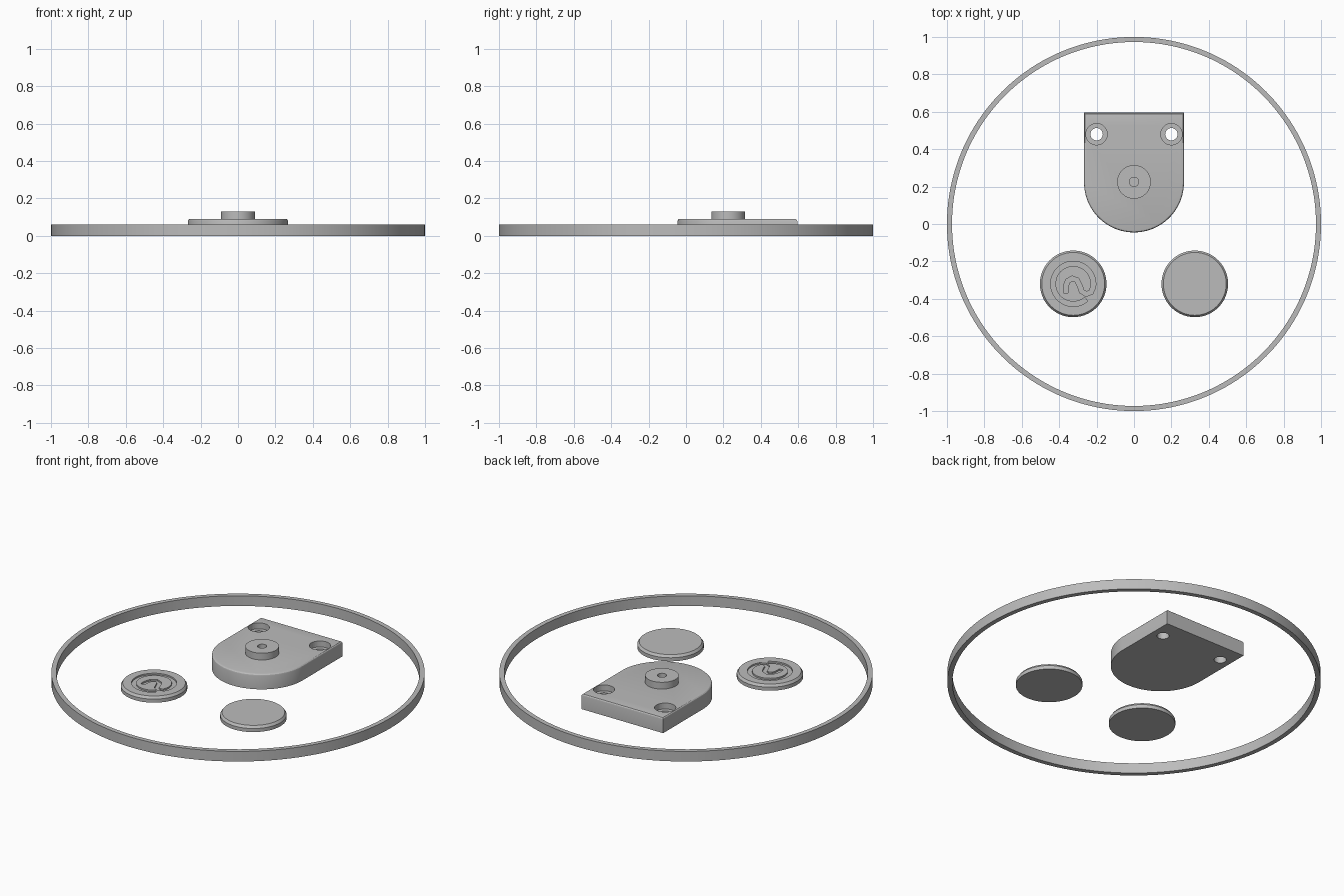
import bpy, bmesh, math

if "Cube" in bpy.data.objects:
    bpy.data.objects.remove(bpy.data.objects["Cube"])

grey = bpy.data.materials.new("grey plastic")
grey.diffuse_color = (0.5, 0.5, 0.5, 1)
grey.use_nodes = True
grey.node_tree.nodes["Principled BSDF"].inputs["Base Color"].default_value = grey.diffuse_color


def finish(name, bm, loc=(0, 0, 0)):
    bmesh.ops.recalc_face_normals(bm, faces=bm.faces)
    me = bpy.data.meshes.new(name)
    bm.to_mesh(me)
    bm.free()
    me.materials.append(grey)
    ob = bpy.data.objects.new(name, me)
    ob.location = loc
    bpy.context.collection.objects.link(ob)
    return ob


def smooth(ob):
    bpy.ops.object.select_all(action='DESELECT')
    ob.select_set(True)
    bpy.context.view_layer.objects.active = ob
    bpy.ops.object.shade_smooth_by_angle(angle=math.radians(25))


def lathe(name, profile, loc=(0, 0, 0), n=96, closed=False):
    """Revolve (radius, z) points; open profiles are capped at both ends."""
    bm = bmesh.new()
    rings = [[bm.verts.new((r * math.cos(2 * math.pi * i / n),
                            r * math.sin(2 * math.pi * i / n), z))
              for i in range(n)] for r, z in profile]
    pairs = list(zip(rings, rings[1:]))
    if closed:
        pairs.append((rings[-1], rings[0]))
    else:
        bm.faces.new(rings[0])
        bm.faces.new(rings[-1])
    for a, b in pairs:
        for i in range(n):
            j = (i + 1) % n
            bm.faces.new((a[i], a[j], b[j], b[i]))
    return finish(name, bm, loc)


def prism(name, outline, z0, z1, loc=(0, 0, 0)):
    bm = bmesh.new()
    f = bm.faces.new([bm.verts.new((x, y, z0)) for x, y in outline])
    top = bmesh.ops.extrude_face_region(bm, geom=[f])["geom"]
    bmesh.ops.translate(bm, vec=(0, 0, z1 - z0),
                        verts=[v for v in top if isinstance(v, bmesh.types.BMVert)])
    return finish(name, bm, loc)


def cut(ob, cutter):
    cutter.hide_render = True
    cutter.hide_set(True)
    m = ob.modifiers.new("cut", 'BOOLEAN')
    m.operation, m.solver, m.object = 'DIFFERENCE', 'EXACT', cutter


# Large thin hoop
smooth(lathe("hoop", [(1, 0), (1, 0.06), (0.973, 0.06), (0.973, 0)], n=160, closed=True))

# Mounting plate: straight back, half-round front, rounded top edge
R, CY = 0.267, 0.222
outline = [(R, 0.595), (-R, 0.595)]
outline += [(R * math.cos(a), CY + R * math.sin(a))
            for a in (math.pi * (1 + i / 48) for i in range(49))]
plate = prism("mounting_plate", outline, 0, 0.09)
bm = bmesh.new()
bm.from_mesh(plate.data)
rim = [e for e in bm.edges if all(v.co.z > 0.089 for v in e.verts)]
bmesh.ops.bevel(bm, geom=rim, offset=0.012, segments=3, profile=0.5, affect='EDGES')
bm.to_mesh(plate.data)
bm.free()
smooth(plate)

# Counterbored screw holes
for s in (-1, 1):
    cut(plate, lathe("screw_hole_cutter", [(0.033, -0.05), (0.033, 0.055),
                                           (0.057, 0.055), (0.057, 0.15)],
                     (s * 0.2, 0.48, 0), 48))

# Boss with a blind pilot hole
smooth(lathe("boss", [(0.09, 0.088), (0.09, 0.13), (0.025, 0.13), (0.025, 0.092)],
             (0, CY + 0.003, 0), 64))

# Two caps with sloped shoulders
caps = [lathe(name, [(0.178, 0), (0.178, 0.021), (0.168, 0.035)], (x, -0.32, 0))
        for name, x in (("decorated_cap", -0.325), ("plain_cap", 0.325))]
for cap in caps:
    smooth(cap)

# Engraved curl on one cap: outer sweep, then a hooked inner end
path = [(0.108 * math.cos(math.radians(a)), 0.108 * math.sin(math.radians(a)))
        for a in range(-50, -371, -8)]
path += [(0.095, -0.045), (0.07, -0.055), (0.045, -0.04), (0.035, -0.01),
         (0.02, 0.02), (-0.005, 0.03), (-0.03, 0.015), (-0.04, -0.015), (-0.04, -0.05)]
left, right = [], []
for i, (x, y) in enumerate(path):
    ax, ay = path[max(i - 1, 0)]
    bx, by = path[min(i + 1, len(path) - 1)]
    d = math.hypot(bx - ax, by - ay)
    nx, ny = -(by - ay) / d * 0.013, (bx - ax) / d * 0.013
    left.append((x + nx, y + ny))
    right.append((x - nx, y - ny))
cut(caps[0], prism("curl_cutter", left + right[::-1], 0.026, 0.06, (-0.325, -0.32, 0)))
